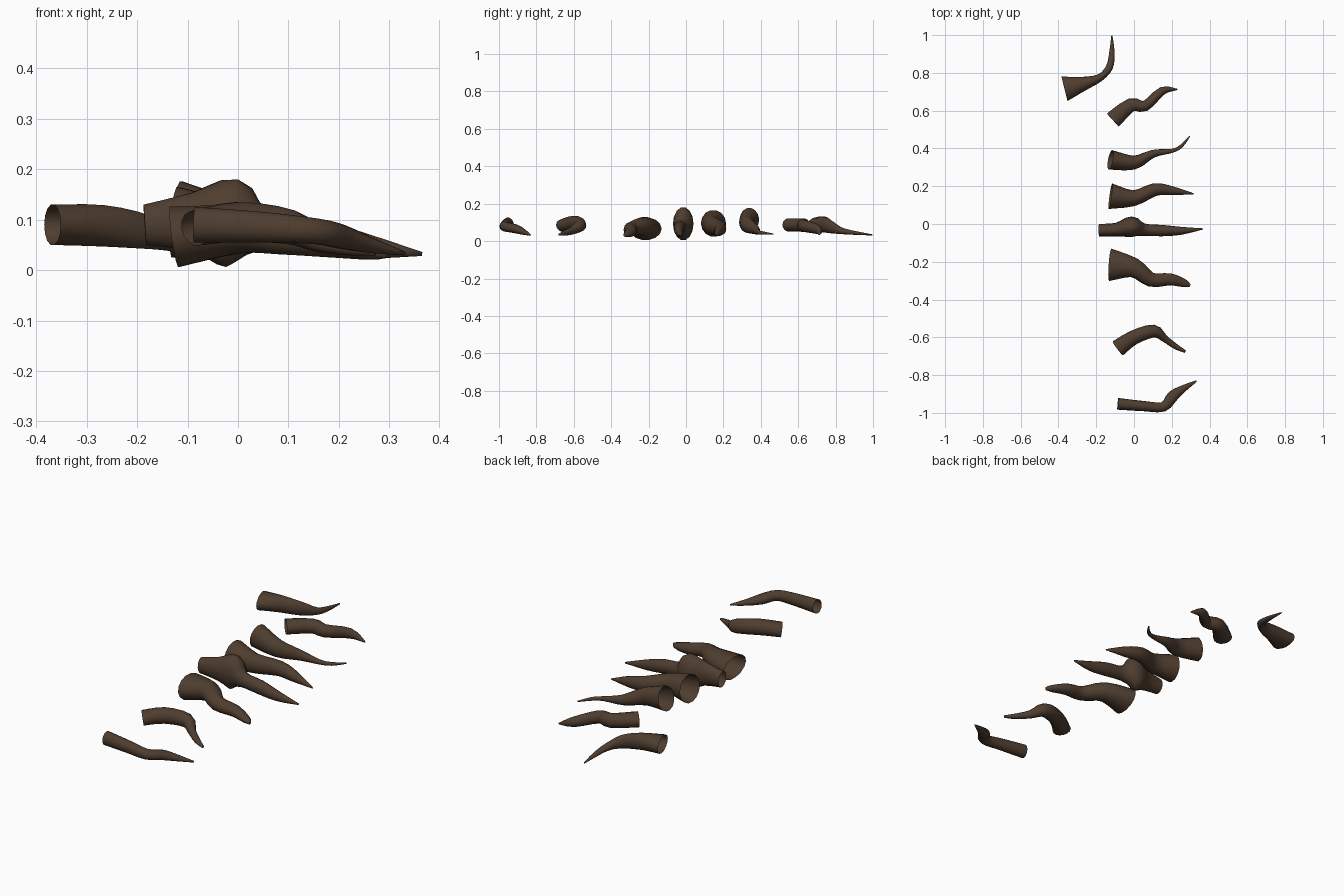
import bpy, bmesh, math
from mathutils import Vector

SIDES = 14
bark = bpy.data.materials.new("dark brown bark")
bark.diffuse_color = (0.078, 0.047, 0.029, 1)


def spline(a, b, c, d, t):
    # Catmull-Rom blend between stations b and c
    return tuple(0.5 * (2 * q + (r - p) * t + (2 * p - 5 * q + 4 * r - s) * t * t
                        + (3 * q - p - 3 * r + s) * t ** 3)
                 for p, q, r, s in zip(a, b, c, d))


def root(name, *stations):
    """Tapering tube, open at the thick end. Station: x, y, z, half width, half height."""
    n = len(stations)
    pts = []
    for i in range(n - 1):
        a, d = stations[max(i - 1, 0)], stations[min(i + 2, n - 1)]
        pts += [spline(a, stations[i], stations[i + 1], d, k / 3) for k in range(3)]
    pts.append(stations[-1])
    bm = bmesh.new()
    rings = []
    for i, p in enumerate(pts):
        c = Vector(p[:3])
        t = (Vector(pts[min(i + 1, len(pts) - 1)][:3]) - Vector(pts[max(i - 1, 0)][:3])).normalized()
        side = Vector((0, 0, 1)).cross(t).normalized()
        up = t.cross(side)
        ring = []
        for k in range(SIDES):
            ang = 2 * math.pi * k / SIDES
            ring.append(bm.verts.new(c + side * math.cos(ang) * max(p[3], 0.002)
                                     + up * math.sin(ang) * max(p[4], 0.002)))
        rings.append(ring)
    for r0, r1 in zip(rings, rings[1:]):
        for k in range(SIDES):
            j = (k + 1) % SIDES
            bm.faces.new((r0[k], r0[j], r1[j], r1[k]))
    bm.faces.new(rings[-1])
    for f in bm.faces:
        f.smooth = True
    bmesh.ops.recalc_face_normals(bm, faces=bm.faces)
    me = bpy.data.meshes.new(name)
    bm.to_mesh(me)
    bm.free()
    # open tube: make sure the first wall faces point away from the axis
    f = me.polygons[0]
    if f.normal.dot(f.center - Vector(pts[0][:3])) < 0:
        me.flip_normals()
    me.materials.append(bark)
    ob = bpy.data.objects.new(name, me)
    bpy.context.collection.objects.link(ob)


# hooked root at the far back
root("root_hooked",
     (-.368, .716, .09, .067, .041), (-.27, .742, .088, .038, .042), (-.18, .775, .075, .02, .034),
     (-.13, .83, .055, .019, .018), (-.117, .91, .043, .014, .01), (-.117, .998, .033, .003, .003))
# wavy root
root("root_wavy",
     (-.112, .55, .087, .047, .036), (-.015, .63, .085, .036, .036), (.06, .625, .082, .028, .032),
     (.15, .705, .062, .022, .025), (.23, .712, .035, .003, .003))
# high flared root with a flicked tip
root("root_flicked",
     (-.125, .34, .117, .052, .062), (0, .325, .09, .037, .045), (.1, .372, .062, .021, .026),
     (.2, .387, .048, .011, .012), (.25, .412, .043, .009, .009), (.295, .465, .038, .003, .003))
# flared straight root
root("root_flared",
     (-.125, .147, .095, .068, .072), (0, .137, .085, .042, .05), (.11, .182, .07, .034, .038),
     (.2, .176, .055, .024, .028), (.315, .16, .032, .003, .003))
# bulging root in the centre
root("root_bulging",
     (-.185, -.033, .09, .033, .041), (-.09, -.03, .095, .037, .06), (-.012, -.015, .093, .055, .09),
     (.05, -.03, .078, .033, .04), (.15, -.035, .067, .03, .036), (.25, -.036, .048, .021, .026),
     (.365, -.026, .032, .003, .004))
# widest root with a blunt tip
root("root_blunt",
     (-.126, -.216, .066, .086, .062), (0, -.232, .08, .052, .048), (.09, -.295, .066, .038, .036),
     (.19, -.293, .052, .032, .028), (.265, -.313, .037, .022, .017), (.296, -.328, .032, .008, .008))
# elbowed root
root("root_elbow",
     (-.085, -.658, .083, .046, .035), (0, -.6, .096, .038, .04), (.105, -.567, .085, .034, .035),
     (.16, -.605, .058, .019, .022), (.22, -.648, .043, .015, .014), (.272, -.676, .035, .007, .006))
# front root
root("root_front",
     (-.086, -.952, .09, .031, .036), (.05, -.964, .085, .027, .031), (.155, -.968, .077, .026, .026),
     (.205, -.912, .066, .03, .024), (.26, -.872, .05, .019, .016), (.33, -.832, .033, .004, .004))
